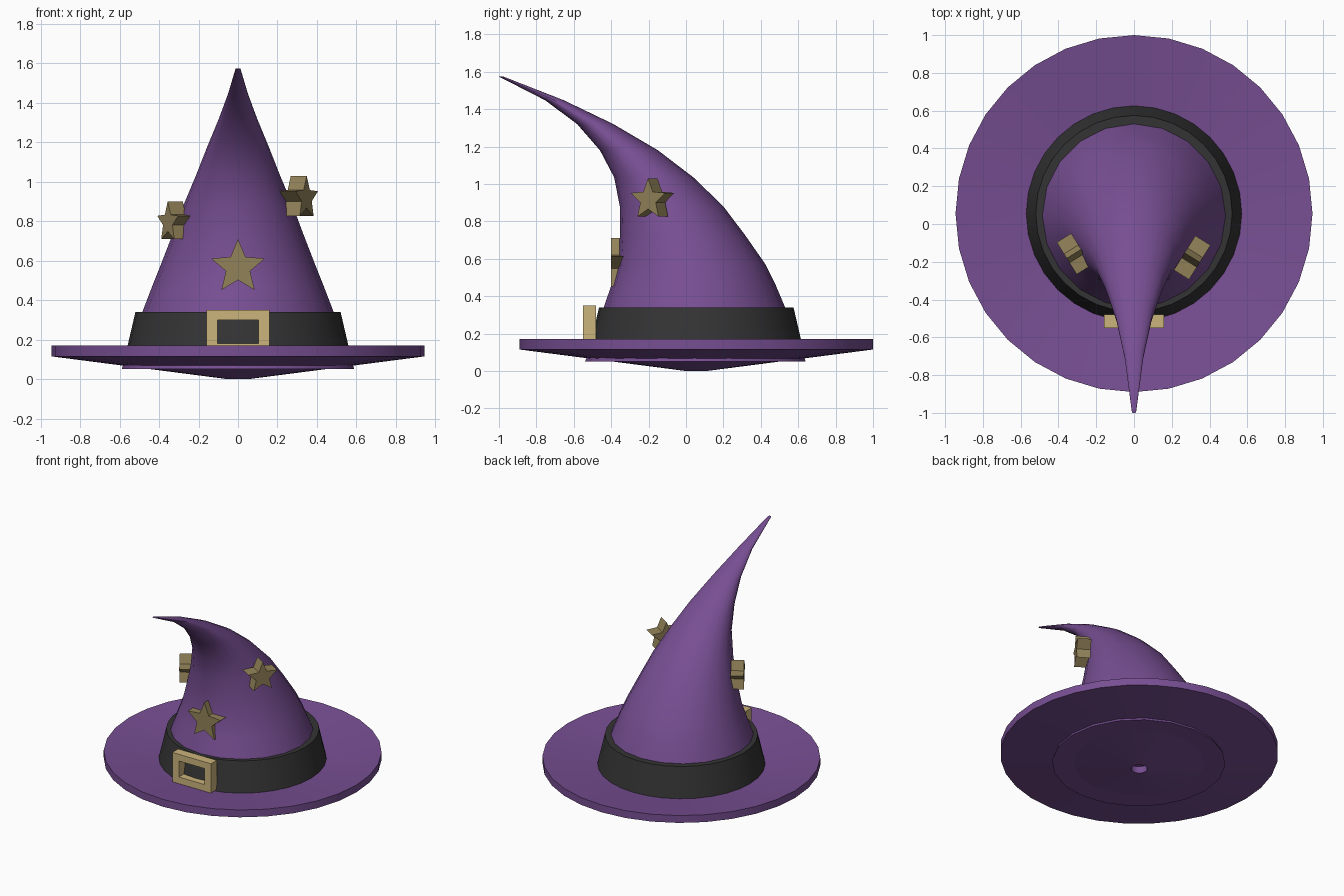
import bpy
import bmesh
from math import sin, cos, pi, radians
from mathutils import Vector, Matrix

cube = bpy.data.objects.get("Cube")
if cube:
    bpy.data.objects.remove(cube)


def material(name, rgb):
    mat = bpy.data.materials.new(name)
    mat.use_nodes = True
    color = (*rgb, 1.0)
    mat.diffuse_color = color
    mat.node_tree.nodes["Principled BSDF"].inputs["Base Color"].default_value = color
    return mat


purple = material("purple_felt", (0.185, 0.077, 0.29))
black = material("black_band", (0.034, 0.034, 0.034))
gold = material("pale_gold", (0.60, 0.46, 0.20))
bronze = material("dull_gold", (0.29, 0.225, 0.10))


def loft(name, loops, mat, closed=False, smooth=True):
    """Skin a row of equal loops; cap the ends, or join last to first."""
    bm = bmesh.new()
    rows = [[bm.verts.new(p) for p in loop] for loop in loops]
    pairs = list(zip(rows, rows[1:]))
    if closed:
        pairs.append((rows[-1], rows[0]))
    else:
        bm.faces.new(rows[0])
        bm.faces.new(rows[-1])
    n = len(rows[0])
    for a, b in pairs:
        for i in range(n):
            j = (i + 1) % n
            bm.faces.new((a[i], a[j], b[j], b[i]))
    bmesh.ops.recalc_face_normals(bm, faces=bm.faces)
    mesh = bpy.data.meshes.new(name)
    bm.to_mesh(mesh)
    bm.free()
    mesh.materials.append(mat)
    obj = bpy.data.objects.new(name, mesh)
    bpy.context.collection.objects.link(obj)
    if smooth:
        bpy.ops.object.select_all(action="DESELECT")
        obj.select_set(True)
        bpy.context.view_layer.objects.active = obj
        bpy.ops.object.shade_smooth_by_angle(angle=radians(30))
    return obj


def ring(radius, z, y=0.055, n=32):
    return [Vector((radius * cos(2 * pi * i / n), y + radius * sin(2 * pi * i / n), z))
            for i in range(n)]


# Brim: shallow dish with a small hole in the middle
loft("brim", [ring(0.055, 0), ring(0.945, 0.115), ring(0.945, 0.17), ring(0.055, 0.055)],
     purple, closed=True)

# Crown: level rings that shrink and drift forward into a curled tip
crown = [(0.59, 0.05, 0.05), (0.535, 0.20, 0.05), (0.485, 0.34, 0.045),
         (0.435, 0.47, 0.04), (0.395, 0.57, 0.03), (0.335, 0.725, -0.018),
         (0.277, 0.88, -0.077), (0.212, 1.035, -0.172), (0.155, 1.18, -0.305),
         (0.097, 1.32, -0.485), (0.05, 1.447, -0.702), (0.012, 1.575, -0.99)]
loft("crown", [ring(r, z, y, 20) for r, z, y in crown], purple)

# Band around the foot of the crown
loft("hat_band", [ring(0.578, 0.09), ring(0.52, 0.34)], black)


# Buckle: rectangular frame on the front of the band
def rectangle(half_w, half_h, y):
    return [Vector((sx * half_w, y, 0.24 + sz * half_h))
            for sx, sz in ((-1, -1), (1, -1), (1, 1), (-1, 1))]


loft("buckle", [rectangle(0.16, 0.11, -0.55), rectangle(0.16, 0.11, -0.48),
                rectangle(0.105, 0.06, -0.48), rectangle(0.105, 0.06, -0.55)],
     gold, closed=True, smooth=False)


# Stars: thick five-pointed prisms turned to face outward
def star(name, center, radius, turn, depth):
    outline = []
    for i in range(10):
        r = radius if i % 2 == 0 else radius * 0.45
        outline.append((r * sin(i * pi / 5), r * cos(i * pi / 5)))
    spin = Matrix.Rotation(radians(turn), 3, "Z")
    loops = [[spin @ Vector((x, y, z)) + Vector(center) for x, z in outline]
             for y in (-depth / 2, depth / 2)]
    loft(name, loops, bronze, smooth=False)


star("front_star", (0, -0.35, 0.567), 0.143, 0, 0.10)
star("left_star", (0.308, -0.178, 0.917), 0.113, 58, 0.095)
star("right_star", (-0.318, -0.158, 0.795), 0.105, -58, 0.09)
